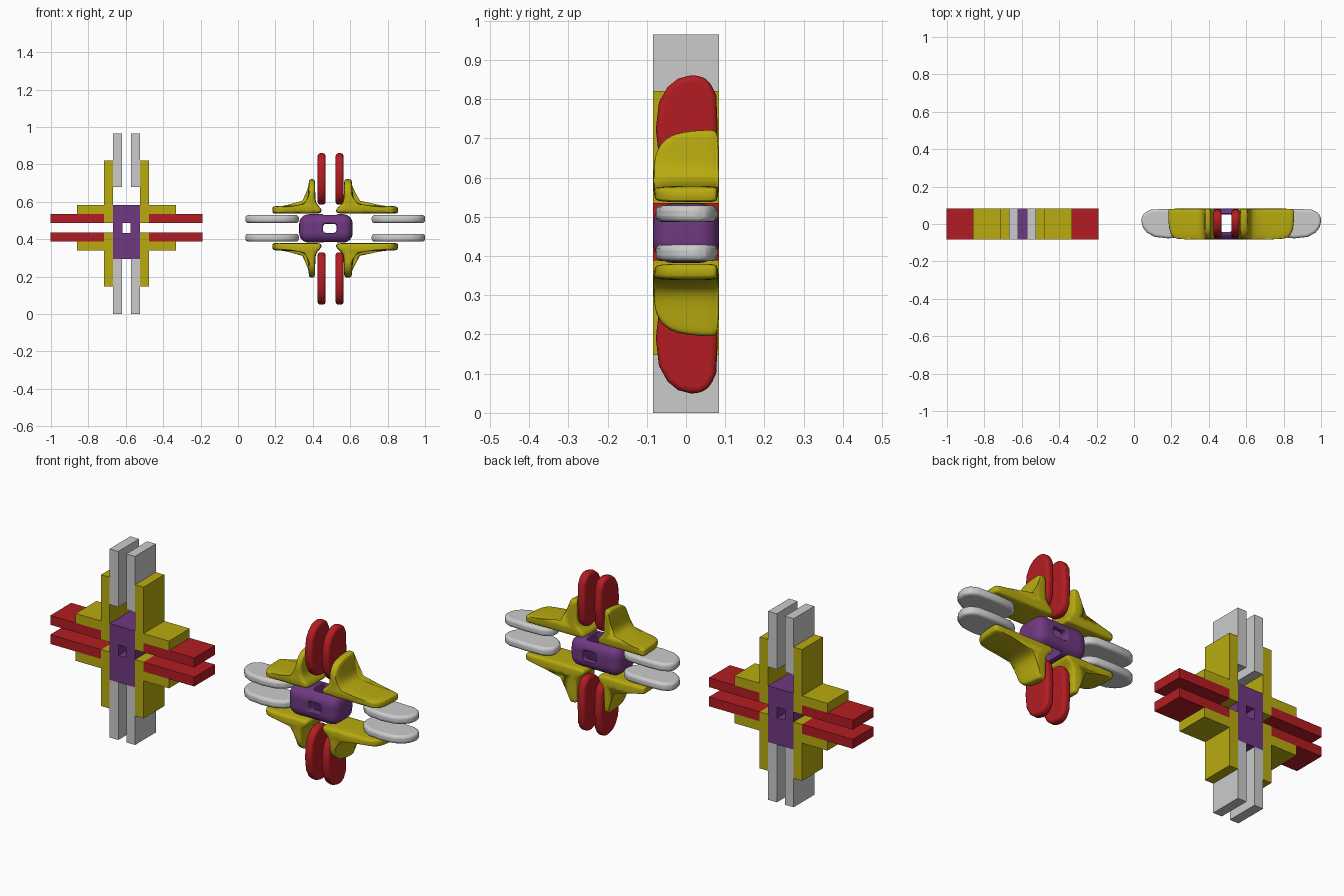
import bpy, bmesh, math
from mathutils import Vector

cube = bpy.data.objects.get("Cube")
if cube:
    bpy.data.objects.remove(cube, do_unlink=True)


def material(name, rgb):
    m = bpy.data.materials.new(name)
    m.use_nodes = True
    m.diffuse_color = (*rgb, 1)
    m.node_tree.nodes["Principled BSDF"].inputs["Base Color"].default_value = (*rgb, 1)
    return m


RED = material("red", (0.45, 0.012, 0.016))
YELLOW = material("yellow", (0.48, 0.41, 0.005))
PURPLE = material("purple", (0.16, 0.04, 0.22))


def make_object(name, bm, mat=None):
    bmesh.ops.recalc_face_normals(bm, faces=bm.faces)
    mesh = bpy.data.meshes.new(name)
    bm.to_mesh(mesh)
    bm.free()
    ob = bpy.data.objects.new(name, mesh)
    bpy.context.collection.objects.link(ob)
    if mat:
        mesh.materials.append(mat)
    return ob


def select(ob):
    bpy.ops.object.select_all(action='DESELECT')
    ob.select_set(True)
    bpy.context.view_layer.objects.active = ob


def smooth(ob, degrees=40):
    select(ob)
    bpy.ops.object.shade_smooth_by_angle(angle=math.radians(degrees))


def loft(name, rings, mat=None):
    """Join matching closed rings of points and cap both ends."""
    bm = bmesh.new()
    loops = [[bm.verts.new(p) for p in ring] for ring in rings]
    n = len(loops[0])
    for a, b in zip(loops, loops[1:]):
        for i in range(n):
            j = (i + 1) % n
            bm.faces.new((a[i], a[j], b[j], b[i]))
    bm.faces.new(loops[0])
    bm.faces.new(loops[-1])
    return make_object(name, bm, mat)


def box(name, x, y, z, mat=None):
    ring = [(x[0], z[0]), (x[1], z[0]), (x[1], z[1]), (x[0], z[1])]
    return loft(name, [[(u, d, w) for u, w in ring] for d in y], mat)


def bevel(ob, width, segments):
    mod = ob.modifiers.new("Bevel", 'BEVEL')
    mod.width, mod.segments = width, segments
    mod.limit_method = 'ANGLE'


def cut(ob, cutter):
    select(ob)
    mod = ob.modifiers.new("Cut", 'BOOLEAN')
    mod.operation, mod.object, mod.solver = 'DIFFERENCE', cutter, 'EXACT'
    bpy.ops.object.modifier_apply(modifier=mod.name)
    bpy.data.objects.remove(cutter, do_unlink=True)


SIDES = (("right", -1), ("left", 1))
LEVELS = (("lower", -1), ("upper", 1))
DEPTH = (-0.084, 0.084)

# Angular cross: pierced core
CX, CZ = -0.596, 0.462
core = box("block_core", (CX - 0.072, CX + 0.072), DEPTH, (0.295, 0.583), PURPLE)
cut(core, box("core_hole", (CX - 0.022, CX + 0.022), (-0.2, 0.2), (0.433, 0.487)))

# Angular cross: brackets, side bars and uprights
for side, sx in SIDES:
    for level, sz in LEVELS:
        tag = f"{level}_{side}"
        tip = 0.358 if sz > 0 else 0.314
        bracket = [(0.072, 0.025), (0.12, 0.025), (0.12, 0.073), (0.264, 0.073),
                   (0.264, 0.121), (0.12, 0.121), (0.12, tip), (0.072, tip)]
        loft("block_bracket_" + tag,
             [[(CX + sx * u, d, CZ + sz * w) for u, w in bracket] for d in DEPTH], YELLOW)
        box("block_side_bar_" + tag, sorted((CX + sx * 0.12, CX + sx * 0.407)), DEPTH,
            sorted((CZ + sz * 0.025, CZ + sz * 0.073)), RED)
        box("block_upright_" + tag, sorted((CX + sx * 0.023, CX + sx * 0.072)), DEPTH,
            (0.68, 0.965) if sz > 0 else (0, 0.295))

# Half outline of a rounded pod: distance from its end, depth
POD_END = [(0.14, -0.077), (0.07, -0.069), (0.03, -0.047), (0.008, -0.02), (0, 0.01),
           (0, 0.035), (0.015, 0.06), (0.05, 0.077), (0.14, 0.081)]


def pod(name, start, end, across, vertical, mat=None):
    mid, half = (start + end) / 2, abs(end - start) / 2
    outline = [(mid + half - d * half / 0.14, y) for d, y in POD_END]
    outline += [(2 * mid - u, y) for u, y in reversed(outline[1:-1])]
    rings = []
    for t in (across - 0.021, across + 0.021):
        rings.append([(t, y, u) if vertical else (u, y, t) for u, y in outline])
    ob = loft(name, rings, mat)
    bevel(ob, 0.016, 4)
    smooth(ob)


# Rounded cross: side pods and upright pods
for level, sz in LEVELS:
    for side, start, end in (("right", 0.04, 0.325), ("left", 0.715, 1.0)):
        pod(f"side_pod_{level}_{side}", start, end, 0.458 + sz * 0.05, False)
    for side, sx in SIDES:
        start, end = (0.585, 0.86) if sz > 0 else (0.05, 0.33)
        pod(f"upright_pod_{level}_{side}", start, end, 0.495 + sx * 0.048, True, RED)


# Rounded cross: flared brackets, lofted through the depth
def flared_bracket(name, corner, sx, sz, length, stretch):
    rings = []
    for y, trim, thin in ((-0.084, 0.08, 0.008), (-0.068, 0.035, 0.002), (-0.03, 0.006, 0),
                          (0.05, 0, 0), (0.074, 0, 0.001), (0.084, 0.012, 0.008)):
        tip, far = 0.185 - trim, length / stretch - trim * 0.7
        profile = [(thin, thin), (thin, 0.026), (0.038 + thin, 0.052), (0.044 + thin, 0.085),
                   (0.044 + thin, tip - 0.01), (0.05 + thin, tip), (0.082 - thin, tip),
                   (0.088 - thin, tip - 0.01), (0.092 - thin, 0.085), (0.112, 0.056 - thin),
                   (0.17, 0.042 - thin), (far - 0.012, 0.042 - thin), (far, 0.034 - thin),
                   (far, thin), (far - 0.015, thin), (0.06, thin)]
        rings.append([(corner[0] + sx * u * stretch, y, corner[1] + sz * w)
                      for u, w in profile])
    ob = loft(name, rings, YELLOW)
    sub = ob.modifiers.new("Subdivision", 'SUBSURF')
    sub.levels = sub.render_levels = 2
    smooth(ob, 60)


for level, sz, z in (("lower", -1, 0.38), ("upper", 1, 0.537)):
    flared_bracket(f"flared_bracket_{level}_right", (0.448, z), -1, sz, 0.265, 0.8)
    flared_bracket(f"flared_bracket_{level}_left", (0.522, z), 1, sz, 0.335, 1.0)

# Rounded cross: soft core pierced from the front and from above
soft = box("soft_core", (0.327, 0.613), (-0.084, 0.084), (0.382, 0.534), PURPLE)
bevel(soft, 0.05, 5)
select(soft)
bpy.ops.object.modifier_apply(modifier="Bevel")
cut(soft, box("front_hole", (0.455, 0.527), (-0.2, 0.2), (0.434, 0.482)))
cut(soft, box("top_hole", (0.457, 0.527), (-0.042, 0.052), (0.2, 0.7)))
remesh = soft.modifiers.new("Remesh", 'REMESH')
remesh.mode, remesh.voxel_size = 'VOXEL', 0.006
relax = soft.modifiers.new("Smooth", 'SMOOTH')
relax.factor, relax.iterations = 0.5, 8
smooth(soft, 60)
